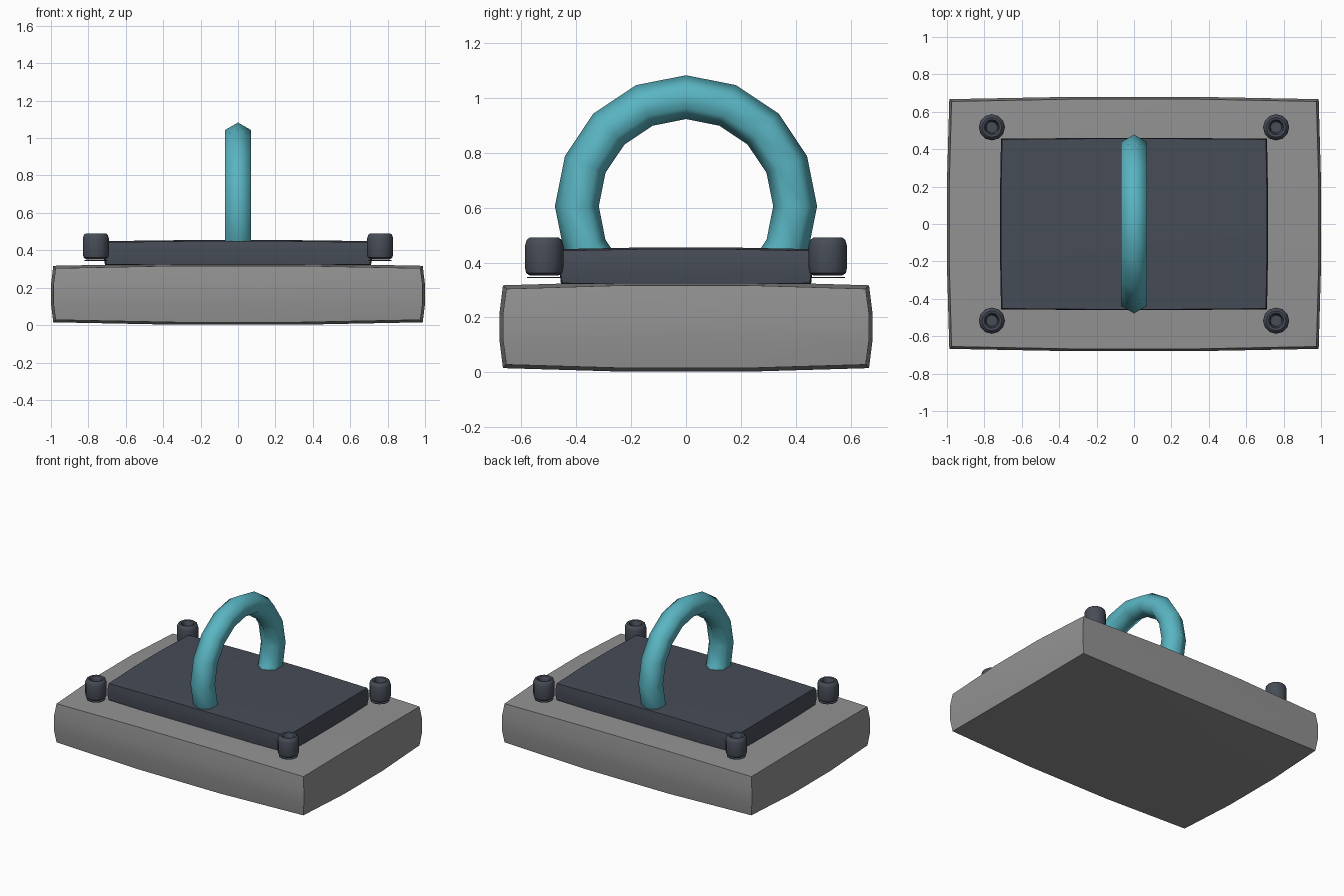
import bpy, bmesh, math

if "Cube" in bpy.data.objects:
    bpy.data.objects.remove(bpy.data.objects["Cube"])


def material(name, rgb):
    m = bpy.data.materials.new(name)
    m.diffuse_color = (*rgb, 1)
    m.use_nodes = True
    m.node_tree.nodes["Principled BSDF"].inputs["Base Color"].default_value = m.diffuse_color
    return m


GREY = material("stone_grey", (0.29, 0.29, 0.29))
SLATE = material("dark_slate", (0.062, 0.072, 0.095))
TEAL = material("teal", (0.10, 0.46, 0.54))


def finish(obj, name, mat, angle):
    obj.name = name
    obj.data.materials.append(mat)
    bpy.ops.object.select_all(action='DESELECT')
    obj.select_set(True)
    bpy.context.view_layer.objects.active = obj
    bpy.ops.object.shade_smooth_by_angle(angle=math.radians(angle))


def new_object(bm, name, mat, angle):
    bmesh.ops.recalc_face_normals(bm, faces=bm.faces[:])
    mesh = bpy.data.meshes.new(name)
    bm.to_mesh(mesh)
    bm.free()
    obj = bpy.data.objects.new(name, mesh)
    bpy.context.collection.objects.link(obj)
    finish(obj, name, mat, angle)


def pillow_box(name, mat, half, z_mid, bulge):
    """Box cut in thirds whose faces swell outward, most at their middles."""
    bm = bmesh.new()
    bmesh.ops.create_cube(bm, size=2)
    bmesh.ops.subdivide_edges(bm, edges=bm.edges[:], cuts=2, use_grid_fill=True)
    for v in bm.verts:
        inner = [abs(c) < 0.9 for c in v.co]
        new = []
        for i in range(3):
            swell = sum(inner[j] for j in range(3) if j != i) / 2
            new.append(v.co[i] * (half[i] + bulge[i] * swell))
        v.co = (new[0], new[1], new[2] + z_mid)
    new_object(bm, name, mat, 30)


# Heavy base slab and the raised plate on it
pillow_box("base_slab", GREY, (0.975, 0.655, 0.138), 0.166, (0.025, 0.025, 0.026))
pillow_box("top_plate", SLATE, (0.705, 0.452, 0.059), 0.384, (0.012, 0.008, 0.012))

# Six-sided ring handle standing upright, lower part sunk in the slab
bpy.ops.mesh.primitive_torus_add(major_radius=0.398, minor_radius=0.08,
                                 major_segments=16, minor_segments=6,
                                 location=(0, 0, 0.605),
                                 rotation=(0, math.pi / 2, 0))
finish(bpy.context.object, "ring_handle", TEAL, 80)


def lathe(name, profile, sides, x, y):
    bm = bmesh.new()
    rings = []
    for r, z in profile:
        rings.append([bm.verts.new((x + r * math.cos(math.tau * k / sides),
                                    y + r * math.sin(math.tau * k / sides), z))
                      for k in range(sides)])
    for a, b in zip(rings, rings[1:]):
        for k in range(sides):
            n = (k + 1) % sides
            bm.faces.new((a[k], a[n], b[n], b[k]))
    bm.faces.new(rings[0])
    bm.faces.new(rings[-1])
    new_object(bm, name, SLATE, 40)


# Corner bolts: rounded rim with a socket, and a thin washer under each
BOLT = [(0.052, 0.352), (0.066, 0.362), (0.070, 0.38), (0.070, 0.462),
        (0.064, 0.482), (0.053, 0.491), (0.041, 0.488), (0.035, 0.475),
        (0.030, 0.44)]
WASHER = [(0.062, 0.344), (0.062, 0.347)]
for sx, side in ((-1, "left"), (1, "right")):
    for sy, end in ((-1, "front"), (1, "back")):
        x, y = sx * 0.76, sy * 0.517
        lathe(f"bolt_{end}_{side}", BOLT, 12, x, y)
        lathe(f"washer_{end}_{side}", WASHER, 12, x, y)
